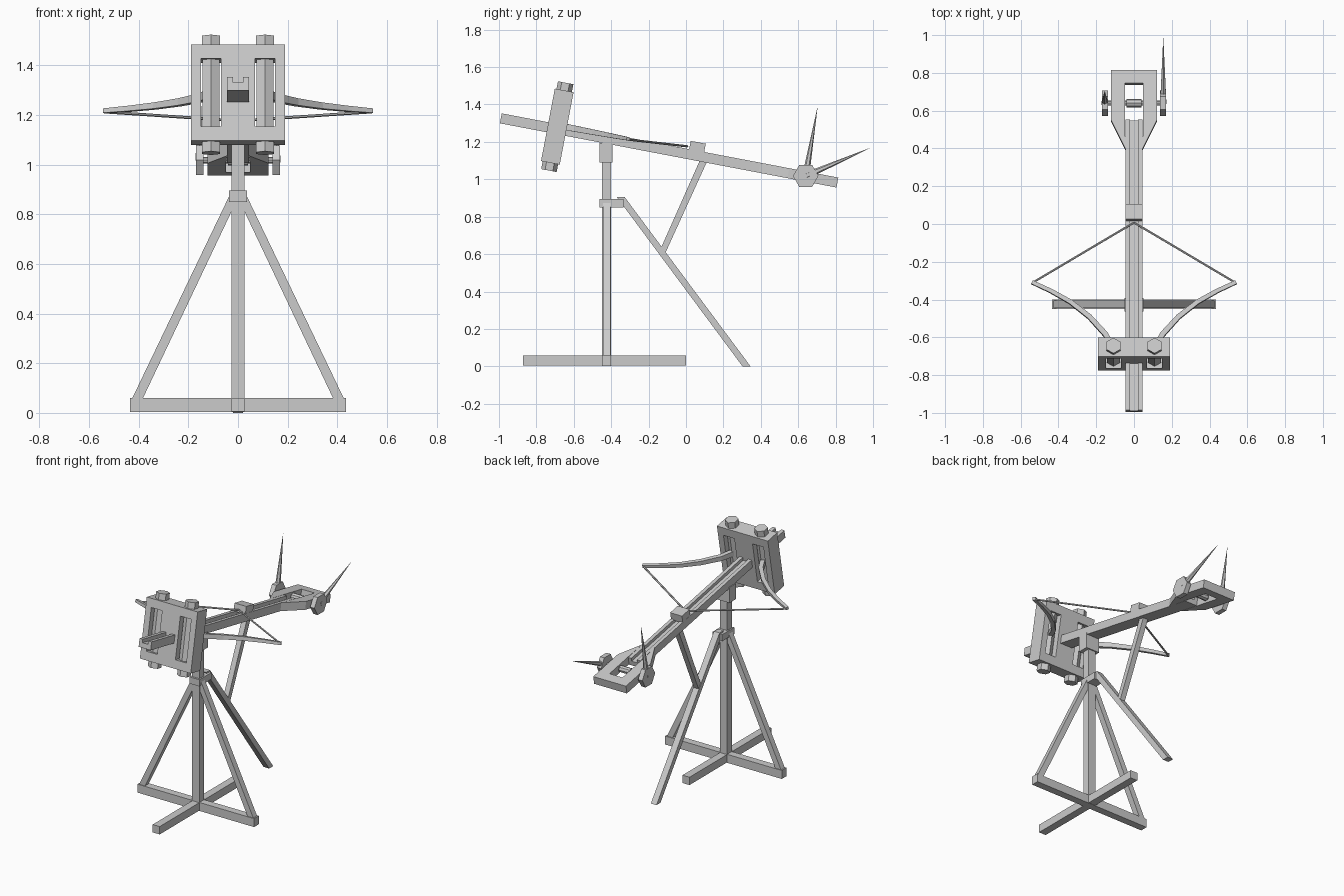
import bpy, bmesh, math
from mathutils import Matrix, Vector

if "Cube" in bpy.data.objects:
    bpy.data.objects.remove(bpy.data.objects["Cube"])

grey = bpy.data.materials.new("wood_grey")
grey.diffuse_color = (0.6, 0.6, 0.6, 1)
grey.use_nodes = True
grey.node_tree.nodes["Principled BSDF"].inputs["Base Color"].default_value = grey.diffuse_color

# Tilted frame shared by everything mounted on the stock
TILT = Matrix.Translation((0, 0, 1.137)) @ Matrix.Rotation(math.radians(-10.8), 4, 'X')
WORLD = Matrix.Identity(4)


def finish(name, bm, mat=WORLD):
    bmesh.ops.recalc_face_normals(bm, faces=bm.faces)
    bm.transform(mat)
    me = bpy.data.meshes.new(name)
    bm.to_mesh(me)
    bm.free()
    me.materials.append(grey)
    ob = bpy.data.objects.new(name, me)
    bpy.context.collection.objects.link(ob)
    return ob


def box(name, lo, hi, mat=WORLD):
    bm = bmesh.new()
    bmesh.ops.create_cube(bm, size=1)
    for v in bm.verts:
        v.co = [lo[i] + (v.co[i] + 0.5) * (hi[i] - lo[i]) for i in range(3)]
    return finish(name, bm, mat)


def prism(name, pts, axis, a, b, mat=WORLD):
    """Extrude a 2D polygon along one axis from a to b."""
    bm = bmesh.new()

    def put(p, t):
        c = list(p)
        c.insert(axis, t)
        return bm.verts.new(c)
    face = bm.faces.new([put(p, a) for p in pts])
    ext = bmesh.ops.extrude_face_region(bm, geom=[face])
    for v in ext['geom']:
        if isinstance(v, bmesh.types.BMVert):
            v.co[axis] = b
    return finish(name, bm, mat)


def rod(name, p, q, r1, r2, sides=6, mat=WORLD, spin=0):
    """Straight rod or cone between two points."""
    p, q = Vector(p), Vector(q)
    d = q - p
    bm = bmesh.new()
    bmesh.ops.create_cone(bm, cap_ends=True, segments=sides, radius1=r1,
                          radius2=r2, depth=d.length)
    bm.transform(Matrix.Translation((p + q) / 2)
                 @ d.to_track_quat('Z', 'Y').to_matrix().to_4x4()
                 @ Matrix.Rotation(spin, 4, 'Z'))
    return finish(name, bm, mat)


def hexagon(cx, cy, r, turn=0):
    return [(cx + r * math.cos(turn + i * math.pi / 3),
             cy + r * math.sin(turn + i * math.pi / 3)) for i in range(6)]


# Base cross, post and collar
Y = -0.425
box("base_side_bar", (-0.435, Y - 0.025, 0.003), (0.435, Y + 0.025, 0.06))
box("base_long_bar", (-0.026, -0.872, 0.005), (0.026, 0.0, 0.058))
box("post", (-0.027, Y - 0.025, 0.01), (0.027, Y + 0.025, 1.15))
box("collar", (-0.036, -0.463, 0.85), (0.036, -0.335, 0.895))
box("stock_cradle", (-0.05, -0.463, 1.09), (0.05, -0.392, 1.195))

# Braces and legs
for s, side in ((1, "right"), (-1, "left")):
    prism("brace_" + side, [(s * 0.385, 0.055), (s * 0.428, 0.055),
                            (s * 0.03, 0.885), (s * 0.01, 0.845)], 1, Y - 0.02, Y + 0.02)
prism("rear_leg", [(0.302, 0), (0.345, 0), (-0.328, 0.905), (-0.37, 0.905)], 0, -0.021, 0.021)
prism("stock_strut", [(-0.143, 0.612), (-0.113, 0.60), (0.115, 1.10), (0.08, 1.115)],
      0, -0.018, 0.018)

# Grooved stock
W, G, H = 0.045, 0.021, 0.027
prism("stock", [(-W, -H), (W, -H), (W, H), (G, H), (G, 0.005), (-G, 0.005), (-G, H), (-W, H)],
      1, -1.008, 0.557, TILT)

# Forked tail block
half = [(0.045, 0.40), (0.122, 0.557), (0.122, 0.824)]
inner = [(0.048, 0.755), (0.048, 0.55)]
prism("tail_block", half + [(-x, y) for x, y in half[::-1]]
      + [(-x, y) for x, y in inner[::-1]] + inner, 2, -H, H, TILT)

# String catch block
box("string_catch", (-0.044, 0.012, 0.02), (0.044, 0.094, 0.072), TILT)

# Spring frame with two slots: one outline cut into stiles and rails, welded
F0, F1, Z0, Z1 = -0.754, -0.652, -0.184, 0.21
xs, zs = [-0.19, -0.149, -0.068, 0.068, 0.149, 0.19], [Z0, -0.127, 0.153, Z1]
bm = bmesh.new()
grid = [[bm.verts.new((x, F0, z)) for z in zs] for x in xs]
cells = [bm.faces.new((grid[i][j], grid[i + 1][j], grid[i + 1][j + 1], grid[i][j + 1]))
         for i in range(5) for j in range(3) if not (j == 1 and i in (1, 3))]
ext = bmesh.ops.extrude_face_region(bm, geom=cells)
bmesh.ops.translate(bm, vec=(0, F1 - F0, 0),
                    verts=[v for v in ext['geom'] if isinstance(v, bmesh.types.BMVert)])
finish("spring_frame", bm, TILT)

FC = (F0 + F1) / 2
for s, side in ((1, "right"), (-1, "left")):
    # Spring column and its hexagonal caps
    prism("spring_column_" + side, hexagon(s * 0.109, FC, 0.040, math.pi / 6), 2, -0.19, 0.21, TILT)
    for z, end in ((Z1, "top"), (Z0 - 0.042, "bottom")):
        prism("spring_cap_%s_%s" % (end, side), hexagon(s * 0.109, FC, 0.042, math.pi / 6),
              2, z, z + 0.042, TILT)

    # Curved bow arm, a tapering swept bar
    path = [(0.10, -0.70), (0.15, -0.60), (0.235, -0.505), (0.335, -0.425),
            (0.44, -0.365), (0.54, -0.318)]
    bm = bmesh.new()
    last = None
    for i, (x, y) in enumerate(path):
        a, b = path[max(i - 1, 0)], path[min(i + 1, len(path) - 1)]
        n = Vector((a[1] - b[1], b[0] - a[0])).normalized() * (0.015 - 0.001 * i)
        h = 0.018 - 0.0018 * i
        ring = [bm.verts.new((s * (x + k * n.x), y + k * n.y, 0.02 + m * h))
                for k, m in ((1, 1), (1, -1), (-1, -1), (-1, 1))]
        if last:
            for k in range(4):
                bm.faces.new((last[k], last[k - 1], ring[k - 1], ring[k]))
        else:
            bm.faces.new(ring)
        last = ring
    bm.faces.new(last)
    finish("bow_arm_" + side, bm, TILT)

    # Bowstring half
    rod("bowstring_" + side, (s * 0.535, -0.318, 0.016), (0, 0.0, 0.04), 0.006, 0.006, 6, TILT)

    # Winch knob and its spike handle
    prism("winch_knob_" + side, hexagon(0.64, 1.018, 0.068), 0, s * 0.138, s * 0.170)
    tip = (0.155, 0.985, 1.168) if s > 0 else (-0.155, 0.703, 1.385)
    rod("winch_spike_" + side, (s * 0.155, 0.64, 1.018), tip, 0.019, 0.0005, 6)

# Winch axle and drum
rod("winch_axle", (-0.15, 0.64, 1.018), (0.15, 0.64, 1.018), 0.013, 0.013, 8)
rod("winch_drum", (-0.04, 0.64, 1.018), (0.04, 0.64, 1.018), 0.022, 0.022, 8)
